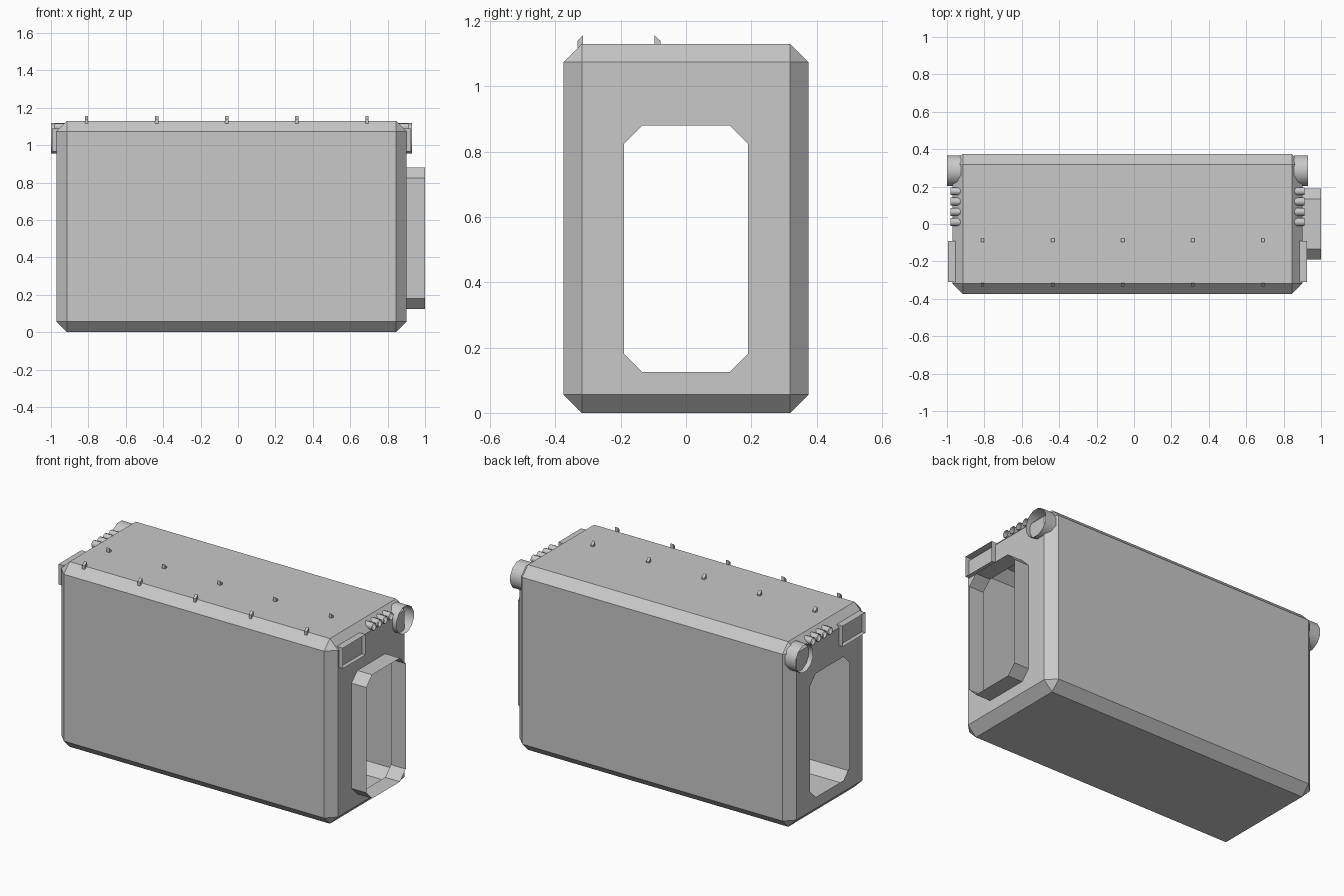
import bpy, bmesh, math
from mathutils import Vector

if "Cube" in bpy.data.objects:
    bpy.data.objects.remove(bpy.data.objects["Cube"])

grey = bpy.data.materials.new("plain grey")
grey.diffuse_color = (0.58, 0.58, 0.58, 1)
grey.use_nodes = True
grey.node_tree.nodes["Principled BSDF"].inputs["Base Color"].default_value = grey.diffuse_color

X0, X1 = -0.97, 0.90      # ends of the body
W, H, C = 0.375, 1.13, 0.056


def finish(bm, name, smooth=None):
    bmesh.ops.recalc_face_normals(bm, faces=bm.faces)
    me = bpy.data.meshes.new(name)
    bm.to_mesh(me)
    bm.free()
    me.materials.append(grey)
    ob = bpy.data.objects.new(name, me)
    bpy.context.collection.objects.link(ob)
    if smooth:
        bpy.ops.object.select_all(action='DESELECT')
        ob.select_set(True)
        bpy.context.view_layer.objects.active = ob
        bpy.ops.object.shade_smooth_by_angle(angle=math.radians(smooth))
    return ob


def sleeve(name, profile, xa, xb, smooth=None):
    """Open thin sleeve: a closed (y, z) profile swept along x."""
    bm = bmesh.new()
    a = [bm.verts.new((xa, y, z)) for y, z in profile]
    b = [bm.verts.new((xb, y, z)) for y, z in profile]
    n = len(a)
    for i in range(n):
        j = (i + 1) % n
        bm.faces.new((a[i], a[j], b[j], b[i]))
    return finish(bm, name, smooth)


def circle(cy, cz, r, n):
    return [(cy + r * math.cos(math.tau * (i + 0.5) / n),
             cz + r * math.sin(math.tau * (i + 0.5) / n)) for i in range(n)]


# doorway outline, two points per corner
y, z0, z1, c = 0.19, 0.125, 0.88, 0.056
doorway = [(-y, z0 + c), (-y + c, z0), (y - c, z0), (y, z0 + c),
           (y, z1 - c), (y - c, z1), (-y + c, z1), (-y, z1 - c)]

# chamfered hollow body with a doorway at each end
bm = bmesh.new()
bmesh.ops.create_cube(bm, size=1)
for v in bm.verts:
    v.co = Vector(((X0 + X1) / 2 + v.co.x * (X1 - X0), v.co.y * 2 * W, (v.co.z + 0.5) * H))
bmesh.ops.bevel(bm, geom=bm.edges[:], offset=C, offset_type='OFFSET',
                segments=1, profile=0.5, affect='EDGES')
bm.normal_update()
for f in [f for f in bm.faces if abs(f.normal.x) > 0.99]:
    x = f.calc_center_median().x
    corners = []
    for sy, sz in ((-1, -1), (1, -1), (1, 1), (-1, 1)):
        corners.append(max(f.verts, key=lambda v: v.co.y * sy + v.co.z * sz))
    hole = [bm.verts.new((x, py, pz)) for py, pz in doorway]
    bmesh.ops.delete(bm, geom=[f], context='FACES_ONLY')
    for k in range(4):
        bm.faces.new((corners[k], hole[2 * k], hole[2 * k + 1]))
        bm.faces.new((corners[k], hole[2 * k + 1], hole[(2 * k + 2) % 8], corners[(k + 1) % 4]))
finish(bm, "body_shell")

# entrance sleeve on the right end
sleeve("entrance_sleeve", doorway, X1, 1.0)

# end fittings, mirrored on both ends
for side, end, d in (("left", X0, -1), ("right", X1, 1)):
    sleeve(side + "_round_port", circle(0.285, 1.037, 0.085, 12), end - d * 0.045, end + d * 0.03, 40)
    plate = [(-0.31, 0.965), (-0.09, 0.965), (-0.09, 1.09), (-0.31, 1.09)]
    sleeve(side + "_panel_frame", plate, end - d * 0.02, end + d * 0.025)
    for i in range(4):
        sleeve(f"{side}_small_port_{i + 1}", circle(0.01 + 0.055 * i, 1.095, 0.022, 10),
               end - d * 0.045, end + d * 0.012, 50)

# two rows of small slanted roof pegs
for row, low, high, base in (("front", -0.333, -0.315, 1.113), ("middle", -0.078, -0.097, 1.125)):
    for i in range(5):
        x = -0.81 + 0.375 * i
        prof = [(low, base), (high, base), (high, 1.157), (low, 1.139)]
        bm = bmesh.new()
        a, b = ([bm.verts.new((x + s * 0.009, py, pz)) for py, pz in prof] for s in (-1, 1))
        bm.faces.new(a)
        bm.faces.new(b)
        for k in range(4):
            j = (k + 1) % 4
            bm.faces.new((a[k], a[j], b[j], b[k]))
        finish(bm, f"{row}_roof_peg_{i + 1}")
